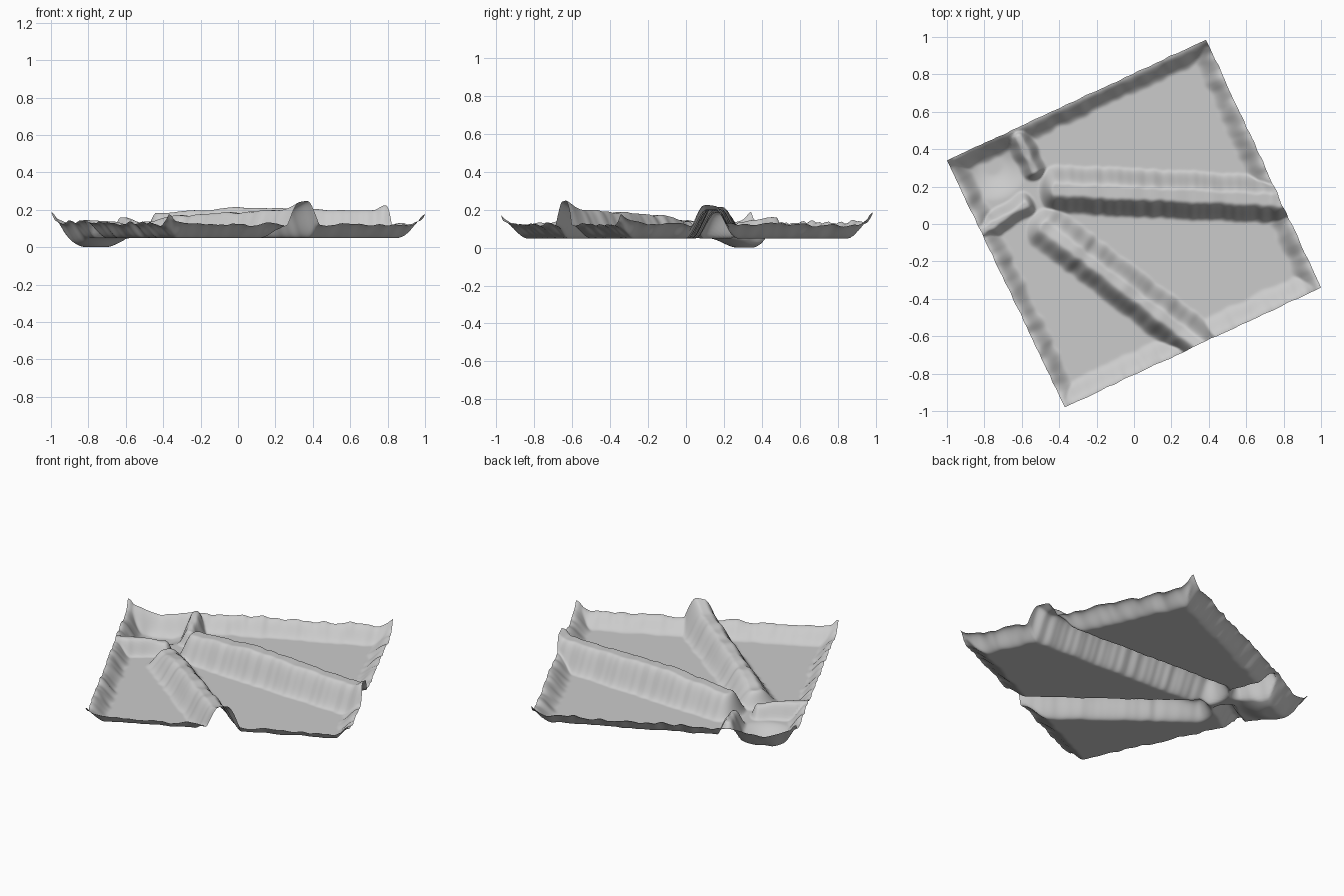
import bpy, bmesh
from mathutils import Vector, noise

if "Cube" in bpy.data.objects:
    bpy.data.objects.remove(bpy.data.objects["Cube"])

N = 170
FLOOR = 0.048
A, B, C, D = (Vector(p) for p in ((-1, .34), (.385, .985), (1, -.34), (-.37, -.98)))


def wave(t, seed, freq):
    return noise.noise(Vector((t * freq, seed * 7.31, seed * 1.7)))


def smooth(t):
    t = max(0.0, min(1.0, t))
    return t * t * (3 - 2 * t)


def curve(keys, t):
    # interpolate (position, value) pairs
    for (a, va), (b, vb) in zip(keys, keys[1:]):
        if t <= b:
            return va + (vb - va) * smooth((t - a) / (b - a))
    return keys[-1][1]


def ridge(p, a, b, top, base, keys, seed):
    # rounded bank along a line, with rippled sides and a rough crest
    axis = b - a
    length = axis.length
    axis = axis / length
    rel = p - a
    s = rel.dot(axis)
    over = max(-s, 0, s - length)
    side = abs(rel.x * axis.y - rel.y * axis.x)
    ripple = .008 * wave(s, seed, 22) + .008 * wave(s, seed + 1, 9)
    d = (side * side + over * over * 2.2) ** .5 + ripple
    crest = curve(keys, s / length) + .008 * wave(s, seed + 2, 12)
    return crest * smooth((base - d) / (base - top))


def rim(dist, along, width, height, seed):
    # upturned border with an uneven lip
    h = height + .018 * wave(along, seed, 9) + .012 * wave(along, seed + 1, 20)
    w = width + .018 * wave(along, seed + 2, 16)
    corner = max(0, 1 - min(along, 1.5 - along) / .11)
    return (h + .05 * corner ** 2) * smooth((w - dist) / w)


RIDGES = [
    (Vector((-.42, .185)), Vector((.85, .125)), .025, .135,
     [(0, .13), (.15, .15), (.3, .163), (.9, .15), (.95, .175), (1, .17)], 3),
    (Vector((-.48, -.01)), Vector((.37, -.66)), .02, .13,
     [(0, .09), (.2, .12), (.5, .135), (.85, .15), (1, .2)], 11),
    # short walls closing the corner pocket
    (Vector((-.62, .47)), Vector((-.53, .28)), .01, .075, [(0, .11), (.6, .1), (1, .08)], 21),
    (Vector((-.83, -.05)), Vector((-.58, .105)), .01, .075, [(0, .1), (.6, .09), (1, .07)], 31),
]


def height(p, u, v):
    rims = [rim(v * 1.46, u * 1.5, .10, .085, 41),
            rim((1 - v) * 1.46, u * 1.5, .12, .07, 51),
            rim(u * 1.52, v * 1.5, .10, .08, 61),
            rim((1 - u) * 1.52, v * 1.5, .11, .075, 71)]
    parts = rims + [ridge(p, *r) for r in RIDGES]
    z = max(parts)
    # bowl in the corner pocket
    dip = .048 * smooth((.2 - (p - Vector((-.76, .32))).length) / .15)
    return max(0, FLOOR + z - dip)


# terrain sheet with the enclosed yard, two long banks and a raised border
bm = bmesh.new()
rows = []
for j in range(N + 1):
    v = j / N
    row = []
    for i in range(N + 1):
        u = i / N
        p = A.lerp(B, u).lerp(D.lerp(C, u), v)
        z = height(p, u, v)
        # slightly ragged outline
        if i in (0, N) and 0 < j < N:
            p = p + (B - A).normalized() * .006 * wave(v, 80 + i, 25) * smooth(min(v, 1 - v) * 8)
        if j in (0, N) and 0 < i < N:
            p = p + (D - A).normalized() * .006 * wave(u, 90 + j, 25) * smooth(min(u, 1 - u) * 8)
        row.append(bm.verts.new((p.x, p.y, z)))
    rows.append(row)
for r0, r1 in zip(rows, rows[1:]):
    for i in range(N):
        bm.faces.new((r0[i], r1[i], r1[i + 1], r0[i + 1]))
mesh = bpy.data.meshes.new("terrain")
bm.to_mesh(mesh)
bm.free()
mesh.shade_smooth()
terrain = bpy.data.objects.new("terrain", mesh)
bpy.context.collection.objects.link(terrain)
